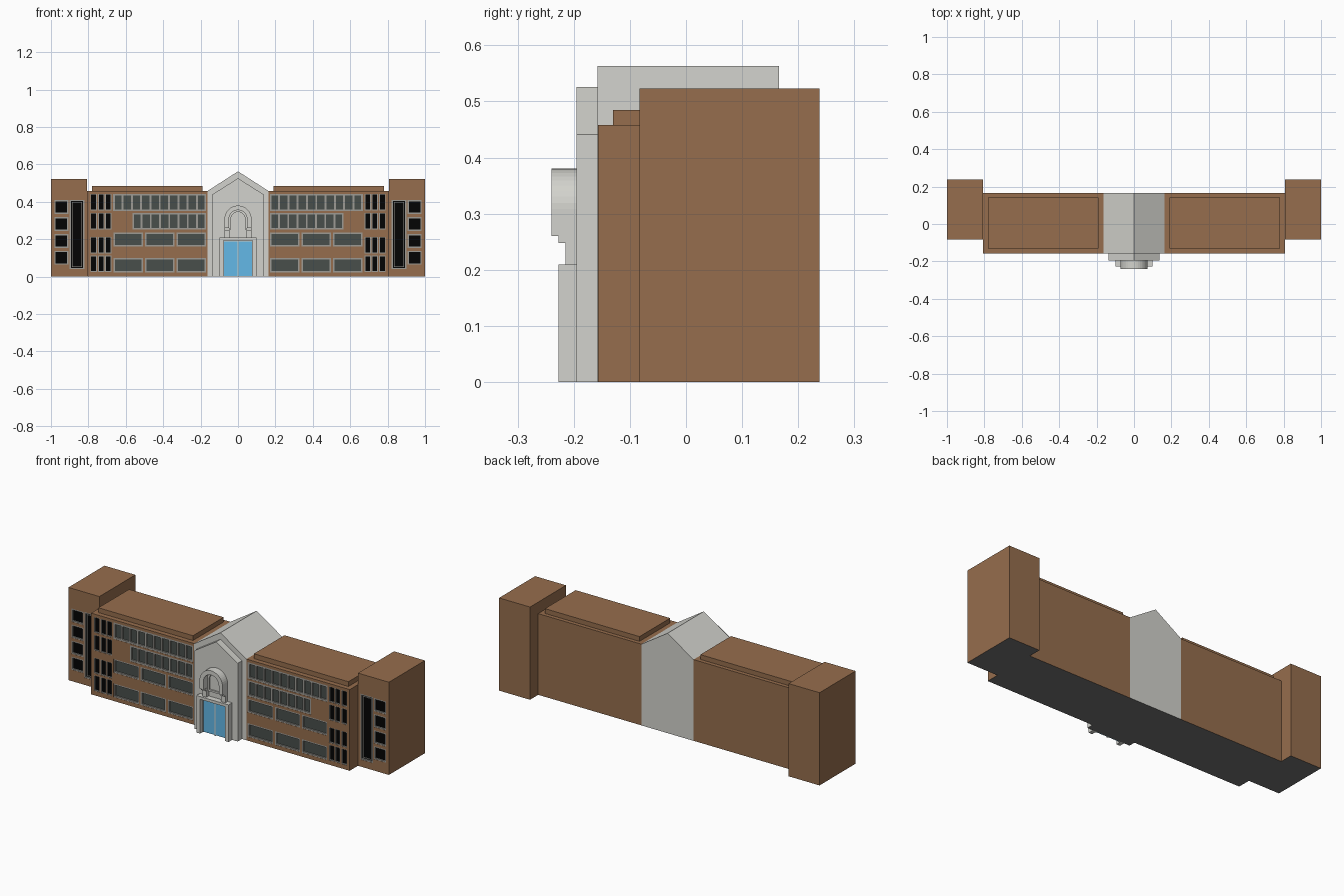
import bpy, bmesh
from math import cos, sin, pi

if "Cube" in bpy.data.objects:
    bpy.data.objects.remove(bpy.data.objects["Cube"])


def material(name, r, g, b):
    m = bpy.data.materials.new(name)
    m.diffuse_color = (r, g, b, 1)
    m.use_nodes = True
    m.node_tree.nodes["Principled BSDF"].inputs["Base Color"].default_value = m.diffuse_color
    return m


BRICK = material("brown brick", 0.305, 0.155, 0.075)
STONE = material("pale stone", 0.65, 0.65, 0.61)
BASE = material("dark underside", 0.17, 0.17, 0.17)
FRAME = material("window frame grey", 0.34, 0.33, 0.30)
GLASS = material("grey green glass", 0.065, 0.077, 0.07)
BLACK = material("black glass", 0.001, 0.001, 0.001)
BLUE = material("blue door glass", 0.125, 0.48, 0.80)


def finish(name, bm, mats):
    bmesh.ops.recalc_face_normals(bm, faces=bm.faces)
    if len(mats) > 1:                      # faces on the ground get the second colour
        for f in bm.faces:
            if f.normal.z < -0.9 and f.calc_center_median().z < 0.001:
                f.material_index = 1
    me = bpy.data.meshes.new(name)
    bm.to_mesh(me)
    bm.free()
    for m in mats:
        me.materials.append(m)
    ob = bpy.data.objects.new(name, me)
    bpy.context.collection.objects.link(ob)
    return ob


def boxes(name, items, *mats, mirror=True):
    """One object from boxes (x0, x1, y0, y1, z0, z1), repeated on the left side."""
    bm = bmesh.new()
    for x0, x1, y0, y1, z0, z1 in items:
        for s in ((1, -1) if mirror else (1,)):
            vs = bmesh.ops.create_cube(bm, size=1)["verts"]
            for v in vs:
                v.co = (s * (x0 + (v.co.x + 0.5) * (x1 - x0)),
                        y0 + (v.co.y + 0.5) * (y1 - y0),
                        z0 + (v.co.z + 0.5) * (z1 - z0))
    return finish(name, bm, mats)


def prism(name, pts, y0, y1, *mats):
    """Extrude an x-z outline from y0 to y1."""
    bm = bmesh.new()
    f = bm.faces.new([bm.verts.new((x, y0, z)) for x, z in pts])
    new = bmesh.ops.extrude_face_region(bm, geom=[f])["geom"]
    bmesh.ops.translate(bm, vec=(0, y1 - y0, 0),
                        verts=[v for v in new if isinstance(v, bmesh.types.BMVert)])
    return finish(name, bm, mats)


def ring(x0, x1, z0, z1, y0, y1, w):
    return [(x0, x1, y0, y1, z0, z0 + w), (x0, x1, y0, y1, z1 - w, z1),
            (x0, x0 + w, y0, y1, z0 + w, z1 - w), (x1 - w, x1, y0, y1, z0 + w, z1 - w)]


def windows(wall, label, groups, y):
    """Cut recesses in a wall; groups hold (rects, panes, frame width, glass)."""
    cuts, frames, panes_by = [], [], {}
    for rects, n, w, glass in groups:
        for x0, x1, z0, z1 in rects:
            cuts.append((x0, x1, y - 0.02, y + 0.014, z0, z1))
            frames += ring(x0, x1, z0, z1, y + 0.001, y + 0.014, w)
            for i in range(1, n):          # mullions
                x = x0 + (x1 - x0) * i / n
                frames.append((x - w / 2, x + w / 2, y + 0.001, y + 0.014, z0 + w, z1 - w))
            panes_by.setdefault(glass, []).append(
                (x0 + w, x1 - w, y + 0.009, y + 0.014, z0 + w, z1 - w))
    cutter = boxes(label + "_cutter", cuts)
    cutter.hide_render = True
    cutter.hide_set(True)
    mod = wall.modifiers.new("window recesses", "BOOLEAN")
    mod.object = cutter
    mod.operation = "DIFFERENCE"
    mod.solver = "EXACT"
    boxes(label + "_frames", frames, FRAME)
    for glass, items in panes_by.items():
        boxes(label + "_" + glass.name.replace(" ", "_"), items, glass)


# Wings with raised flat roofs
YW, YT = -0.157, -0.083
wings = boxes("wings", [(0.163, 0.807, YW, 0.165, 0, 0.458)], BRICK, BASE)
boxes("roof_blocks", [(0.19, 0.78, -0.13, 0.143, 0.457, 0.485)], BRICK)
wide = [(x, x + 0.158, z0, z0 + 0.077) for x in (0.170, 0.340, 0.508)
        for z0 in (0.022, 0.160)]
narrow = [(x, x + 0.034, z0, z0 + 0.088) for x in (0.677, 0.714, 0.755)
          for z0 in (0.025, 0.124, 0.253, 0.354)]
windows(wings, "wing_windows", [
    ([(0.170, 0.667, 0.350, 0.443)], 10, 0.010, GLASS),
    ([(0.170, 0.565, 0.251, 0.341)], 8, 0.010, GLASS),
    (wide, 1, 0.008, GLASS),
    (narrow, 1, 0.004, BLACK)], YW)

# End towers
towers = boxes("end_towers", [(0.807, 1.0, YT, 0.238, 0, 0.523)], BRICK, BASE)
square = [(0.906, 0.982, z, z + 0.074) for z in (0.064, 0.154, 0.245, 0.335)]
windows(towers, "tower_windows", [
    (square, 1, 0.007, BLACK),
    ([(0.822, 0.900, 0.040, 0.411)], 1, 0.007, BLACK)], YT)
boxes("tall_window_inner_frame",
      ring(0.834, 0.888, 0.052, 0.399, YT + 0.005, YT + 0.011, 0.003), FRAME)


# Central gabled hall and its projecting front
def gable(w, eaves, peak):
    return [(-w, 0), (w, 0), (w, eaves), (0, peak), (-w, eaves)]


prism("central_hall", gable(0.163, 0.458, 0.563), YW - 0.0005, 0.1655, STONE, BASE)
prism("gable_front", gable(0.135, 0.441, 0.526), -0.195, YW, STONE, BASE)

# Door surround and blue double doors
prism("door_surround", [(-0.1, 0), (-0.078, 0), (-0.078, 0.193), (0.078, 0.193),
                        (0.078, 0), (0.1, 0), (0.1, 0.209), (-0.1, 0.209)],
      -0.227, -0.194, STONE)
boxes("door_glass", [(0.003, 0.074, -0.203, -0.195, 0.003, 0.189)], BLUE)
boxes("door_frame", [(-0.003, 0.003, -0.206, -0.195, 0, 0.193),
                     (0.074, 0.078, -0.206, -0.195, 0, 0.193),
                     (0.003, 0.074, -0.206, -0.195, 0.189, 0.193)], STONE)


# Arch over the entrance, with stepped supports
def arc(r, zc=0.308, n=20):
    return [(r * cos(pi * i / n), zc + r * sin(pi * i / n)) for i in range(n + 1)]


def arch(name, ro, ri, z0, y0):
    prism(name, [(ro, z0)] + arc(ro) + [(-ro, z0), (-ri, z0)] + arc(ri)[::-1] + [(ri, z0)],
          y0, -0.194, STONE)


arch("entrance_arch", 0.072, 0.048, 0.26, -0.240)
arch("arch_inner_moulding", 0.048, 0.038, 0.248, -0.205)
boxes("arch_imposts", [(0.046, 0.072, -0.227, -0.194, 0.248, 0.26)], STONE)
boxes("arch_pedestals", [(0.046, 0.072, -0.215, -0.194, 0.209, 0.248)], STONE)
boxes("arch_sill", [(-0.046, 0.046, -0.203, -0.194, 0.240, 0.250)], STONE, mirror=False)
